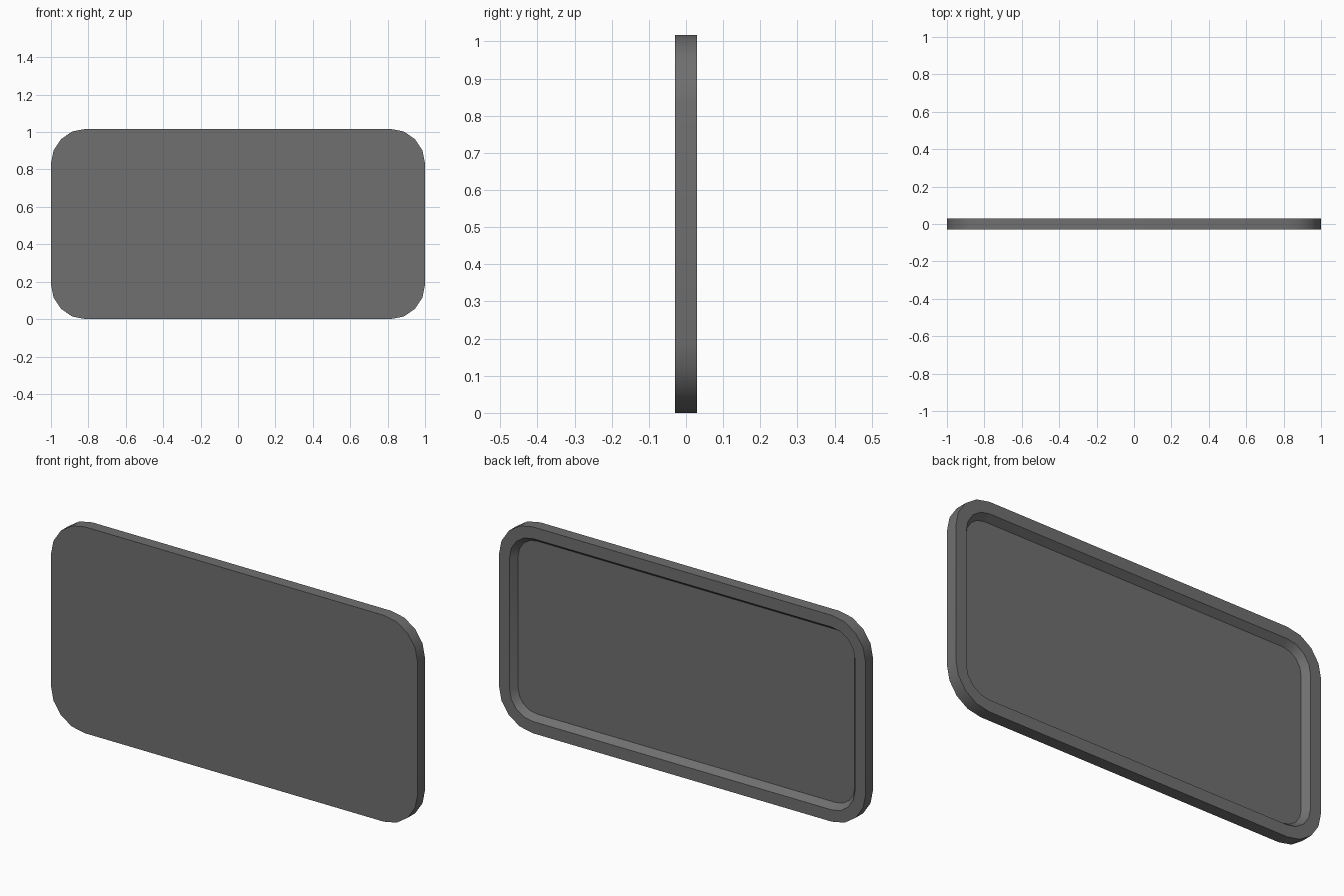
import bpy, bmesh
from math import sin, cos, pi

W, H, T = 2.0, 1.017, 0.058      # overall width, height, thickness
RADIUS, SEGMENTS = 0.185, 4      # corner rounding
RIM, TAPER, DEPTH = 0.058, 0.024, 0.032

cube = bpy.data.objects.get("Cube")
if cube:
    bpy.data.objects.remove(cube, do_unlink=True)

grey = bpy.data.materials.new("dark grey")
grey.use_nodes = True
colour = (0.16, 0.16, 0.16, 1)
grey.diffuse_color = colour
grey.node_tree.nodes["Principled BSDF"].inputs["Base Color"].default_value = colour


def rounded_loop(bm, inset, y):
    """Ring of vertices around a rounded rectangle, inset from the outline."""
    r = RADIUS - inset
    cx, cz = W / 2 - RADIUS, H / 2 - RADIUS
    ring = []
    for q, (sx, sz) in enumerate([(1, 1), (-1, 1), (-1, -1), (1, -1)]):
        for i in range(SEGMENTS + 1):
            a = (q + i / SEGMENTS) * pi / 2
            ring.append(bm.verts.new((sx * cx + r * cos(a), y,
                                      H / 2 + sz * cz + r * sin(a))))
    return ring


# Panel: flat front, outer wall, back rim, sloped recess wall, recess floor
bm = bmesh.new()
rings = [rounded_loop(bm, inset, y) for inset, y in (
    (0, -T / 2), (0, T / 2), (RIM, T / 2), (RIM + TAPER, T / 2 - DEPTH))]
for a, b in zip(rings, rings[1:]):
    for i in range(len(a)):
        j = (i + 1) % len(a)
        bm.faces.new((a[i], a[j], b[j], b[i]))
bm.faces.new(rings[0])
bm.faces.new(rings[-1])
bmesh.ops.recalc_face_normals(bm, faces=bm.faces)
mesh = bpy.data.meshes.new("recessed_panel")
bm.to_mesh(mesh)
bm.free()
mesh.materials.append(grey)

panel = bpy.data.objects.new("recessed_panel", mesh)
bpy.context.collection.objects.link(panel)
bpy.context.view_layer.objects.active = panel
panel.select_set(True)
bpy.ops.object.shade_smooth_by_angle()
